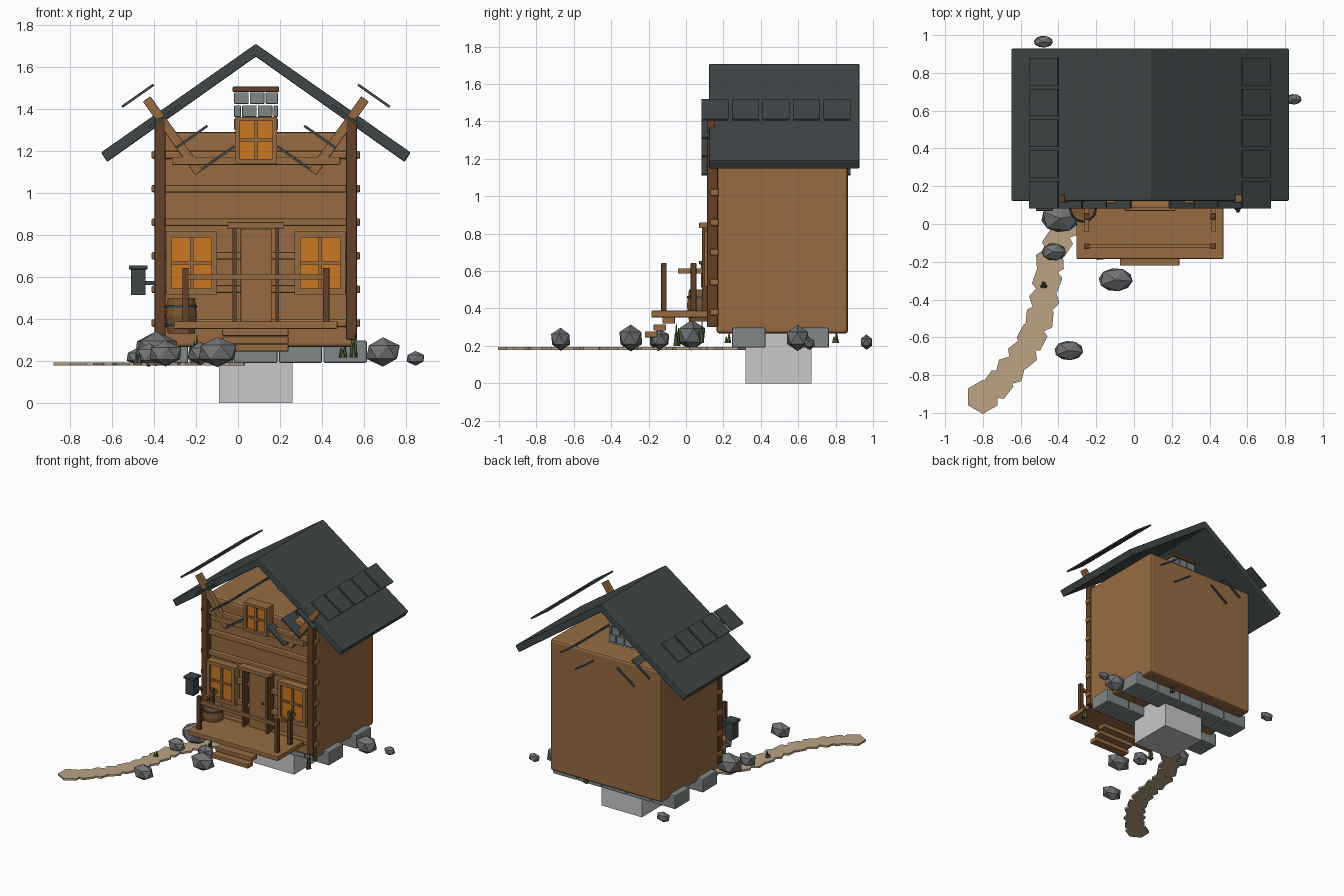
import bpy, bmesh, math, random
from mathutils import Vector, Matrix

if "Cube" in bpy.data.objects:
    bpy.data.objects.remove(bpy.data.objects["Cube"])

random.seed(4)
CX = 0.085  # symmetry line of the cabin


def mat(name, r, g, b):
    m = bpy.data.materials.new(name)
    m.diffuse_color = (r, g, b, 1)
    m.use_nodes = True
    m.node_tree.nodes["Principled BSDF"].inputs["Base Color"].default_value = m.diffuse_color
    return m


WOOD = mat("wall wood", .31, .148, .054)
DARK = mat("dark wood", .125, .053, .02)
MID = mat("barrel wood", .2, .092, .034)
SLATE = mat("slate", .05, .062, .064)
GLASS = mat("lit window", .6, .19, .016)
BLOCK = mat("stone block", .22, .242, .242)
ROCK = mat("rock", .165, .17, .174)
PALE = mat("pale base", .58, .58, .58)
PATH = mat("path", .5, .37, .235)
GRASS = mat("grass", .08, .14, .04)


def finish(name, bm, m, bevel=0):
    me = bpy.data.meshes.new(name)
    bmesh.ops.recalc_face_normals(bm, faces=bm.faces[:])
    bm.to_mesh(me)
    bm.free()
    me.materials.append(m)
    ob = bpy.data.objects.new(name, me)
    bpy.context.collection.objects.link(ob)
    if bevel:
        b = ob.modifiers.new("bevel", 'BEVEL')
        b.width = bevel
        b.segments = 2
    return ob


def box(name, x, y, z, m, bevel=0, tilt=0):
    """Box from (min, max) pairs, tilted about its centre in the xz plane."""
    bm = bmesh.new()
    size = [b - a for a, b in (x, y, z)]
    mid = [(a + b) / 2 for a, b in (x, y, z)]
    M = Matrix.Translation(mid) @ Matrix.Rotation(-tilt, 4, 'Y') @ Matrix.Diagonal((*size, 1))
    bmesh.ops.create_cube(bm, size=1, matrix=M)
    return finish(name, bm, m, bevel)


def prism(name, loc, r1, r2, h, n, m, turn=0):
    """Upright n-sided prism or cone standing on loc."""
    bm = bmesh.new()
    M = Matrix.Translation(Vector(loc) + Vector((0, 0, h / 2))) @ Matrix.Rotation(turn, 4, 'Z')
    bmesh.ops.create_cone(bm, cap_ends=True, segments=n, radius1=r1, radius2=r2, depth=h, matrix=M)
    return finish(name, bm, m)


def sides(a, b):
    """An x range and its mirror about the cabin centre, with the sign."""
    return ((a, b), 1), ((2 * CX - b, 2 * CX - a), -1)


# base, foundation and cabin body
box("base", (-.09, .26), (.318, .672), (0, .27), PALE)
for i in range(-2, 3):
    c = CX + i * .2125
    for y in ((.245, .425), (.585, .765)):
        box("foundation_block", (c - .103, c + .103), y, (.19, .297), BLOCK, .008)
box("cabin_body", (-.395, .565), (.163, .867), (.265, 1.29), WOOD, .018)

# front logs and corner posts
for i in range(6):
    z = .38 + .16 * i
    box("front_log", (-.412, .582), (.128, .175), (z - .018, z + .018), WOOD, .008)
for xr, s in sides(-.397, -.345):
    box("corner_post", xr, (.113, .17), (.3, 1.36), DARK, .006)

# roof slabs from one profile
bm = bmesh.new()
prof = [(0, 1.709), (.737, 1.192), (.708, 1.147), (0, 1.648), (-.708, 1.147), (-.737, 1.192)]
vs = [bm.verts.new((CX + x, .123, z)) for x, z in prof]
geo = [bm.faces.new([vs[i] for i in q]) for q in ((0, 1, 2, 3), (0, 3, 4, 5))]
ext = bmesh.ops.extrude_face_region(bm, geom=geo, use_keep_orig=True)
bmesh.ops.translate(bm, vec=(0, .805, 0), verts=[v for v in ext['geom'] if isinstance(v, bmesh.types.BMVert)])
finish("roof", bm, SLATE, .006)

# rows of roof shingles
for row in range(4):
    cx, cz = -.477 + .128 * row, 1.462 - .098 * row
    for xr, s in sides(cx - .092, cx + .092):
        for col in range(5):
            y = .082 + .163 * col
            box("shingle", xr, (y, y + .145), (cz - .006, cz + .006), SLATE, 0, s * math.radians(35))

# gable beams and cross beam
for xr, s in sides(-.31 - .215, -.31 + .215):
    box("gable_beam", xr, (.115, .155), (1.272 - .022, 1.272 + .022), WOOD, .004, -s * math.radians(54.5))
box("cross_beam", (-.315, .487), (.11, .17), (1.133, 1.171), WOOD, .005)

# chimney
for r in range(5):
    z = 1.423 - r * .062
    off = 0 if r % 2 == 0 else -.037
    for k in range(4):
        a, b = max(-.018, -.018 + .075 * k + off), min(.19, .051 + .075 * k + off)
        if b - a > .015:
            for y in ((.5, .586), (.594, .68)):
                box("chimney_brick", (a, b), y, (z, z + .055), BLOCK, .004)
box("chimney_cap", (-.025, .195), (.49, .69), (1.48, 1.506), DARK, .005)


def window(x, z, y, fw):
    """Glass pane with a frame and a cross of bars."""
    (x0, x1), (z0, z1) = x, z
    mx, mz = (x0 + x1) / 2, (z0 + z1) / 2
    box("window_glass", x, (y + .02, y + .027), z, GLASS)
    box("window_back", x, (y + .028, .17), z, WOOD)
    for a in ((x0, x0 + fw), (x1 - fw, x1)):
        box("window_side", a, (y, .17), z, WOOD)
    for a in ((z0, z0 + fw), (z1 - fw, z1)):
        box("window_rail", x, (y, .17), a, WOOD)
    box("window_bar_upright", (mx - .008, mx + .008), (y + .008, y + .03), z, WOOD)
    box("window_bar_level", x, (y + .008, y + .03), (mz - .007, mz + .007), WOOD)


for xr, s in sides(-.342, -.1):
    window(xr, (.517, .815), .1, .027)
window((-.012, .186), (1.14, 1.362), .085, .021)

# door
box("door", (.012, .16), (.115, .17), (.385, .828), WOOD, .004)
for xr, s in sides(-.026, -.008):
    box("door_post", xr, (.085, .17), (.385, .83), DARK)
box("door_header", (-.05, .22), (.07, .17), (.83, .86), WOOD, .004)
bm = bmesh.new()
bmesh.ops.create_icosphere(bm, subdivisions=1, radius=.011, matrix=Matrix.Translation((.14, .107, .6)))
finish("door_knob", bm, SLATE)

# porch deck, steps and railing
box("porch_deck", (-.305, .473), (-.185, .17), (.352, .388), WOOD, .005)
for i in range(3):
    y, z = -.22 + .047 * i, .245 + .037 * i
    box("step", (-.075, .24), (y, y + .067), (z, z + .033), WOOD, .004)
for xr, s in sides(-.265, -.235):
    for y in (-.118, .04):
        box("rail_post", xr, (y - .015, y + .015), (.385, .643), DARK, .003)
    box("side_rail", (xr[0] + .004, xr[1] - .004), (-.043, .09), (.588, .614), WOOD)
box("front_rail", (-.255, .425), (-.128, -.108), (.588, .612), WOOD)

# barrel with hoops
for z, r1, r2 in ((.33, .064, .075), (.415, .075, .064)):
    prism("barrel", (-.27, .08, z), r1, r2, .085, 12, MID)
for z in (.365, .452):
    prism("barrel_hoop", (-.27, .08, z), .075, .075, .014, 12, SLATE)

# letter box on the left
box("letter_box", (-.51, -.44), (.08, .15), (.513, .637), SLATE, .004)
box("letter_box_lid", (-.52, -.43), (.07, .16), (.635, .655), SLATE, .004)
box("letter_box_bracket", (-.445, -.39), (.105, .13), (.56, .58), SLATE)

# rocks: centre, then radii
for x, y, z, rx, ry, rz in (
        (-.48, .965, .22, .055, .034, .04), (.845, .66, .212, .046, .03, .034),
        (.69, .597, .242, .087, .065, .068), (-.097, -.295, .242, .098, .067, .07),
        (-.345, -.67, .235, .083, .056, .06), (-.425, -.148, .228, .07, .05, .055),
        (-.39, .03, .257, .11, .08, .08), (-.18, -.14, .235, .065, .055, .055)):
    bm = bmesh.new()
    M = Matrix.Translation((x, y, z)) @ Matrix.Diagonal((rx, ry, rz, 1)) @ Matrix.Rotation(random.uniform(-.2, .2), 4, 'Z')
    bmesh.ops.create_icosphere(bm, subdivisions=1, radius=1.03, matrix=M)
    finish("rock", bm, ROCK)

# winding path of overlapping flat stones
route = [(-.8, -.915), (-.72, -.85), (-.655, -.775), (-.59, -.69), (-.54, -.6), (-.5, -.5), (-.475, -.4),
         (-.46, -.3), (-.445, -.2), (-.405, -.1), (-.35, 0), (-.27, .1), (-.16, .18), (-.04, .24)]
for i, (x, y) in enumerate(route):
    prism("path_stone", (x, y, .178), .09 if i == 0 else .082, .09 if i == 0 else .082, .015, 6, PATH, i * .4)

# grass tufts
for x, y, z, h in ((-.478, -.325, .19, .05), (-.205, -.05, .2, .12), (.55, .08, .215, .115),
                   (.5, .225, .215, .06), (.3, .8, .215, .06)):
    for k in range(3):
        a = k * 2.1 + x
        prism("grass_blade", (x + .01 * math.cos(a), y + .01 * math.sin(a), z), .012, .002, h * (1 - .2 * k), 5, GRASS)
